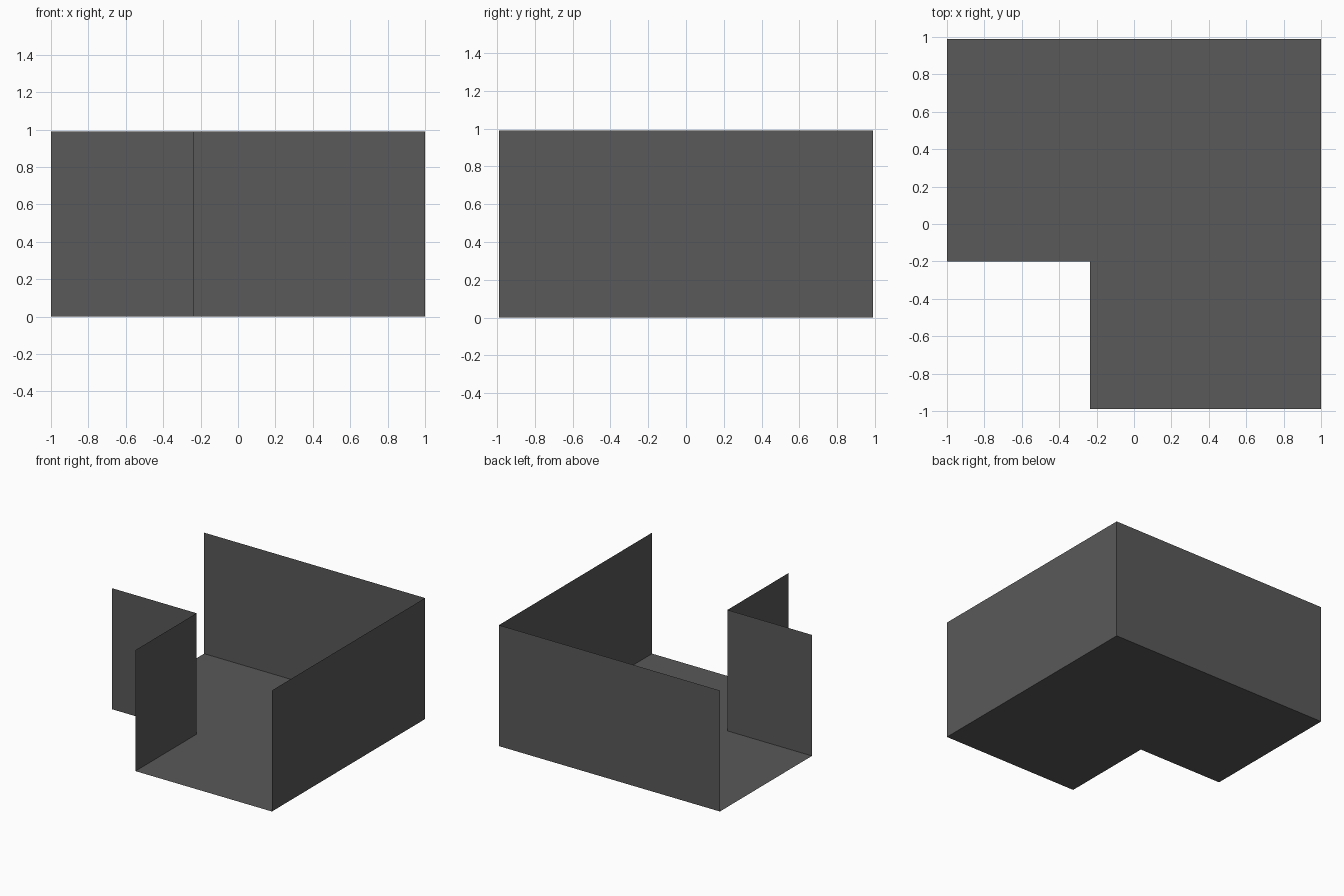
import bpy
import bmesh

if "Cube" in bpy.data.objects:
    bpy.data.objects.remove(bpy.data.objects["Cube"], do_unlink=True)

HEIGHT = 0.99
HALF_DEPTH = 0.99
INNER_X, INNER_Y = -0.235, -0.2

grey = bpy.data.materials.new("dark grey")
grey.use_nodes = True
colour = (0.1, 0.1, 0.1, 1)
grey.diffuse_color = colour
grey.node_tree.nodes["Principled BSDF"].inputs["Base Color"].default_value = colour


def sheet(name, points):
    """Make one flat sheet from its outline."""
    mesh = bpy.data.meshes.new(name)
    bm = bmesh.new()
    bm.faces.new([bm.verts.new(p) for p in points])
    bm.to_mesh(mesh)
    bm.free()
    mesh.materials.append(grey)
    obj = bpy.data.objects.new(name, mesh)
    bpy.context.collection.objects.link(obj)
    return obj


def wall(name, start, end):
    """Raise a thin wall on a floor edge, facing out of the corridor."""
    sheet(name, [(*start, 0), (*end, 0), (*end, HEIGHT), (*start, HEIGHT)])


# Corners of the elbow-shaped corridor, anticlockwise
front_inner = (INNER_X, -HALF_DEPTH)
front_outer = (1, -HALF_DEPTH)
back_outer = (1, HALF_DEPTH)
side_outer = (-1, HALF_DEPTH)
side_inner = (-1, INNER_Y)
elbow = (INNER_X, INNER_Y)

# Floor
outline = [front_inner, front_outer, back_outer, side_outer, side_inner, elbow]
sheet("floor", [(x, y, 0) for x, y in outline])

# Outer walls; both corridor ends stay open
wall("outer_left_wall", front_outer, back_outer)
wall("outer_back_wall", back_outer, side_outer)

# Inner walls around the notch
wall("inner_front_wall", side_inner, elbow)
wall("inner_right_wall", elbow, front_inner)
